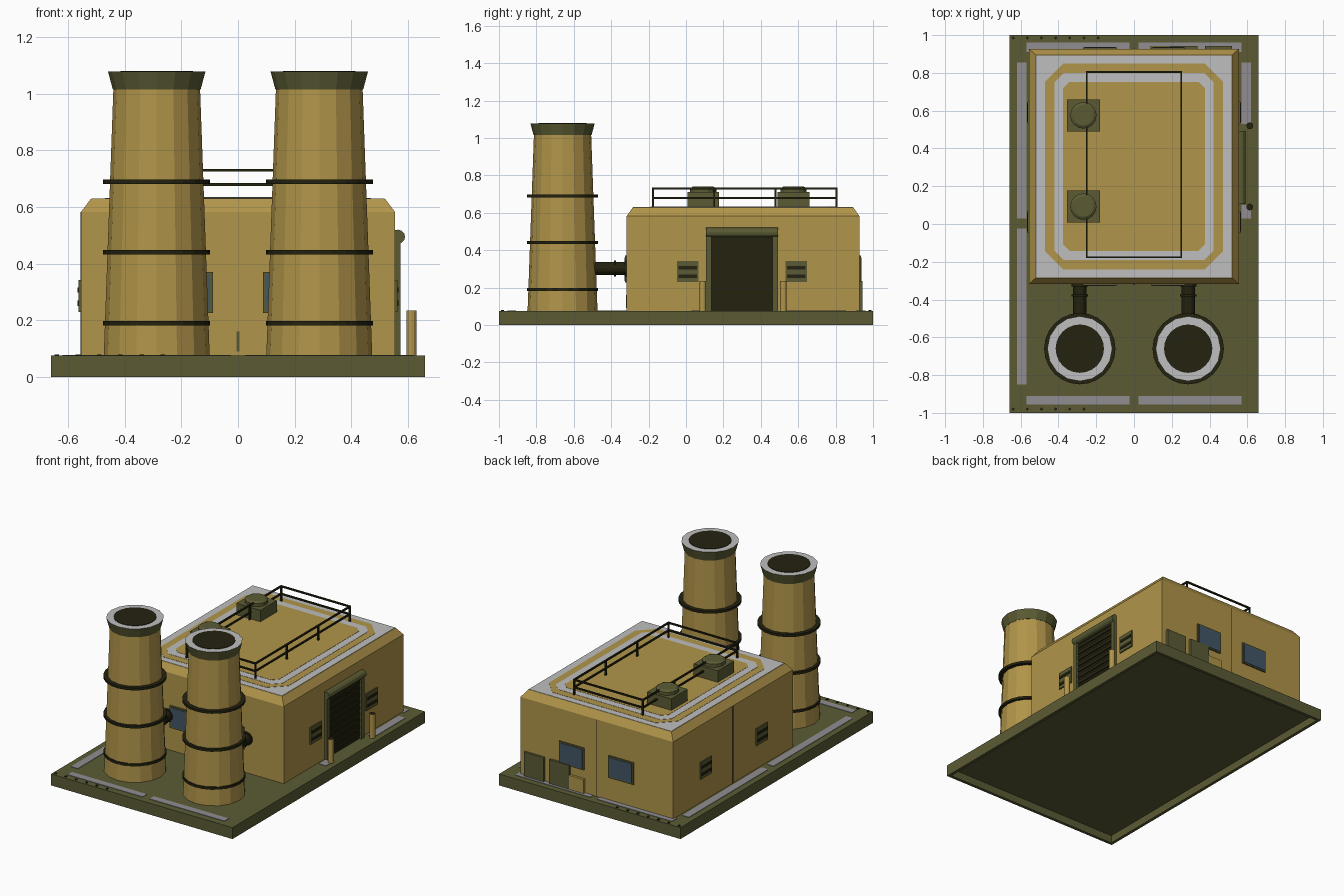
import bpy
import bmesh
import math
from mathutils import Matrix, Vector

cube = bpy.data.objects.get("Cube")
if cube:
    bpy.data.objects.remove(cube, do_unlink=True)


def material(name, rgb):
    m = bpy.data.materials.new(name)
    m.use_nodes = True
    m.diffuse_color = (*rgb, 1)
    m.node_tree.nodes["Principled BSDF"].inputs["Base Color"].default_value = (*rgb, 1)
    return m


TAN = material("tan wall", (0.44, 0.30, 0.068))
OLIVE = material("olive", (0.105, 0.105, 0.035))
DARK = material("dark metal", (0.017, 0.016, 0.005))
LIGHT = material("light grey", (0.52, 0.52, 0.52))
GREY = material("mid grey", (0.28, 0.27, 0.28))
GLASS = material("blue glass", (0.055, 0.095, 0.135))


def finish(name, bm, mat, top_mat=None):
    """Turn a bmesh into an object; upward faces may take a second colour."""
    bmesh.ops.recalc_face_normals(bm, faces=bm.faces)
    mesh = bpy.data.meshes.new(name)
    mesh.materials.append(mat)
    if top_mat:
        mesh.materials.append(top_mat)
        bm.normal_update()
        for f in bm.faces:
            f.material_index = int(f.normal.z > 0.9)
    bm.to_mesh(mesh)
    bm.free()
    ob = bpy.data.objects.new(name, mesh)
    bpy.context.collection.objects.link(ob)
    return ob


def box(name, xs, ys, zs, mat):
    lo, hi = Vector((xs[0], ys[0], zs[0])), Vector((xs[1], ys[1], zs[1]))
    bm = bmesh.new()
    bmesh.ops.create_cube(bm, size=1)
    for v in bm.verts:
        v.co = Vector(((lo[i] + hi[i]) / 2 + v.co[i] * (hi[i] - lo[i]) for i in range(3)))
    return finish(name, bm, mat)


def tube(name, a, b, r1, r2, mat, sides=16, top_mat=None):
    """Cylinder or cone from point a to point b."""
    a, b = Vector(a), Vector(b)
    d = b - a
    bm = bmesh.new()
    turn = d.to_track_quat("Z", "Y").to_matrix().to_4x4()
    bmesh.ops.create_cone(bm, cap_ends=True, segments=sides, radius1=r1, radius2=r2,
                          depth=d.length, matrix=Matrix.Translation((a + b) / 2) @ turn)
    return finish(name, bm, mat, top_mat)


def loft(name, rings, mat):
    """Skin stacked outlines, each a list of points with the same count."""
    bm = bmesh.new()
    loops = [[bm.verts.new(p) for p in ring] for ring in rings]
    n = len(loops[0])
    for low, high in zip(loops, loops[1:]):
        for i in range(n):
            bm.faces.new((low[i], low[(i + 1) % n], high[(i + 1) % n], high[i]))
    bm.faces.new(loops[0])
    bm.faces.new(loops[-1])
    return finish(name, bm, mat)


def rect(hx, hy, z, cy=0.0, cut=0.0):
    """Rectangle outline with optional cut corners."""
    pts = []
    for sx, sy in ((1, 1), (-1, 1), (-1, -1), (1, -1)):
        if cut:
            ends = [(sx * hx, sy * (hy - cut), z), (sx * (hx - cut), sy * hy, z)]
            pts += ends if sx * sy > 0 else ends[::-1]
        else:
            pts.append((sx * hx, sy * hy, z))
    return [(x, y + cy, z) for x, y, z in pts]


# Ground slab, hollow underneath
GROUND = 0.075
loft("ground_slab", [rect(0.64, 0.98, 0.05), rect(0.64, 0.98, 0), rect(0.66, 1, 0),
                     rect(0.66, 1, GROUND), rect(0.64, 0.98, GROUND)], OLIVE)

# Painted ground stripes
stripe_z = (GROUND - 0.002, GROUND + 0.003)
for sx, side in ((-1, "right"), (1, "left")):
    span = tuple(sorted((sx * 0.025, sx * 0.57)))
    box(f"front_stripe_{side}", span, (-0.955, -0.91), stripe_z, GREY)
    box(f"back_stripe_{side}", span, (0.91, 0.96), stripe_z, GREY)
for i, ys in enumerate(((0.03, 0.855), (-0.85, -0.025))):
    box(f"right_stripe_{i}", (-0.62, -0.57), ys, stripe_z, GREY)
for i, ys in enumerate(((0.53, 0.855), (0.03, 0.10))):
    box(f"left_stripe_{i}", (0.57, 0.62), ys, stripe_z, GREY)

# Slab bolts
for y, count in ((0.985, 7), (-0.98, 6)):
    for i in range(count):
        x = -0.64 + i * 0.075
        tube("slab_bolt", (x, y, GROUND), (x, y, GROUND + 0.005), 0.008, 0.008, DARK, 8)

# Building with chamfered roof edge
CY = 0.305
FRONT, BACK, SIDE = CY - 0.622, CY + 0.622, 0.555
loft("building", [rect(SIDE, 0.622, GROUND, CY), rect(SIDE, 0.622, 0.582, CY),
                  rect(0.52, 0.59, 0.628, CY)], TAN)

# Roof bands, stacked thin plates
for i, (hx, hy, cut, mat) in enumerate(((0.518, 0.588, 0, LIGHT), (0.47, 0.545, 0.095, TAN),
                                        (0.422, 0.495, 0.05, LIGHT), (0.376, 0.448, 0.035, TAN))):
    top = 0.630 + i * 0.0015
    loft(f"roof_band_{i}", [rect(hx, hy, 0.627, CY, cut), rect(hx, hy, top, CY, cut)], mat)

# Wall seams and small front plate
box("back_seam", (-0.002, 0.002), (BACK - 0.01, BACK + 0.001), (GROUND, 0.582), DARK)
box("right_seam", (-SIDE - 0.001, -SIDE + 0.01), (CY - 0.002, CY + 0.002), (GROUND, 0.582), DARK)
box("front_plate", (-0.006, 0.006), (FRONT - 0.005, FRONT), (0.09, 0.16), OLIVE)

# Roof vents
for i, y in enumerate((0.092, 0.575)):
    box(f"roof_vent_box_{i}", (-0.355, -0.18), (y - 0.085, y + 0.085), (0.62, 0.71), OLIVE)
    tube(f"roof_vent_drum_{i}", (-0.268, y, 0.705), (-0.268, y, 0.73), 0.07, 0.07, OLIVE)
    tube(f"roof_vent_cap_{i}", (-0.268, y, 0.73), (-0.268, y, 0.74), 0.07, 0.055, OLIVE)

# Roof railing
RX, RY0, RY1, T = 0.25, -0.176, 0.805, 0.005
for z in (0.68, 0.73):
    for x in (-RX, RX):
        box("long_rail", (x - T, x + T), (RY0, RY1), (z - T, z + T), DARK)
    for y in (RY0, RY1):
        box("short_rail", (-RX, RX), (y - T, y + T), (z - T, z + T), DARK)
for x in (-RX, RX):
    for i in range(4):
        y = RY0 + (RY1 - RY0) * i / 3
        box("rail_post", (x - T, x + T), (y - T, y + T), (0.625, 0.735), DARK)

# Windows on front and back walls
for wall, s in ((FRONT, -1), (BACK, 1)):
    for sx in (-1, 1):
        for part, grow, depth, mat in (("frame", 0.009, 0.008, OLIVE), ("glass", 0, 0.011, GLASS)):
            xs = sorted((sx * (0.098 - grow), sx * (0.262 + grow)))
            ys = sorted((wall - s * 0.005, wall + s * depth))
            box(f"window_{part}", xs, ys, (0.235 - grow, 0.362 + grow), mat)

# Louvre vents on both side walls
for s in (-1, 1):
    for y in (0.01, 0.59):
        box("louvre", sorted((s * 0.55, s * 0.563)), (y - 0.058, y + 0.058), (0.23, 0.342), OLIVE)
        for z in (0.26, 0.307):
            box("louvre_slot", sorted((s * 0.55, s * 0.567)), (y - 0.05, y + 0.05),
                (z - 0.009, z + 0.009), DARK)

# Roller door on the left wall
box("door_panel", (0.54, 0.559), (0.135, 0.465), (GROUND, 0.475), DARK)
for i in range(9):
    z = 0.10 + i * 0.042
    box("door_slat", (0.55, 0.565), (0.14, 0.46), (z, z + 0.025), DARK)
for y in (0.107, 0.463):
    box("door_jamb", (0.54, 0.574), (y, y + 0.03), (GROUND, 0.48), OLIVE)
box("door_header", (0.54, 0.572), (0.107, 0.493), (0.472, 0.518), OLIVE)
tube("door_roller", (0.565, 0.107, 0.495), (0.565, 0.493, 0.495), 0.025, 0.025, OLIVE, 12)

# Bollards
for y in (0.09, 0.52):
    tube("bollard", (0.613, y, GROUND), (0.613, y, 0.234), 0.018, 0.018, TAN, 12, DARK)

# Cabinets against the back wall
for name, xs, top, mat in (("cabinet_outer", (0.375, 0.52), 0.235, OLIVE),
                           ("cabinet_inner", (0.19, 0.335), 0.235, OLIVE),
                           ("cabinet_small", (0.085, 0.19), 0.17, TAN)):
    box(name, xs, (BACK - 0.01, BACK + 0.016), (GROUND, top), mat)

# Chimney stacks with bands and pipes
SY = -0.66
for sx, side in ((-1, "right"), (1, "left")):
    x = sx * 0.287
    tube(f"{side}_stack", (x, SY, GROUND), (x, SY, 1.02), 0.187, 0.153, TAN)
    tube(f"{side}_stack_rim", (x, SY, 1.015), (x, SY, 1.078), 0.155, 0.172, OLIVE, 16, LIGHT)
    tube(f"{side}_stack_mouth", (x, SY, 1.07), (x, SY, 1.081), 0.128, 0.128, DARK, 24)
    for z in (0.19, 0.44, 0.69):
        tube(f"{side}_stack_band", (x, SY, z - 0.008), (x, SY, z + 0.008), 0.189, 0.189, DARK, 24)
    tube(f"{side}_pipe", (x, -0.52, 0.303), (x, FRONT + 0.01, 0.303), 0.035, 0.035, DARK, 12)
    for y in (-0.385, -0.33):
        tube(f"{side}_pipe_flange", (x, y, 0.303), (x, y + 0.012, 0.303), 0.043, 0.043, DARK, 12)
